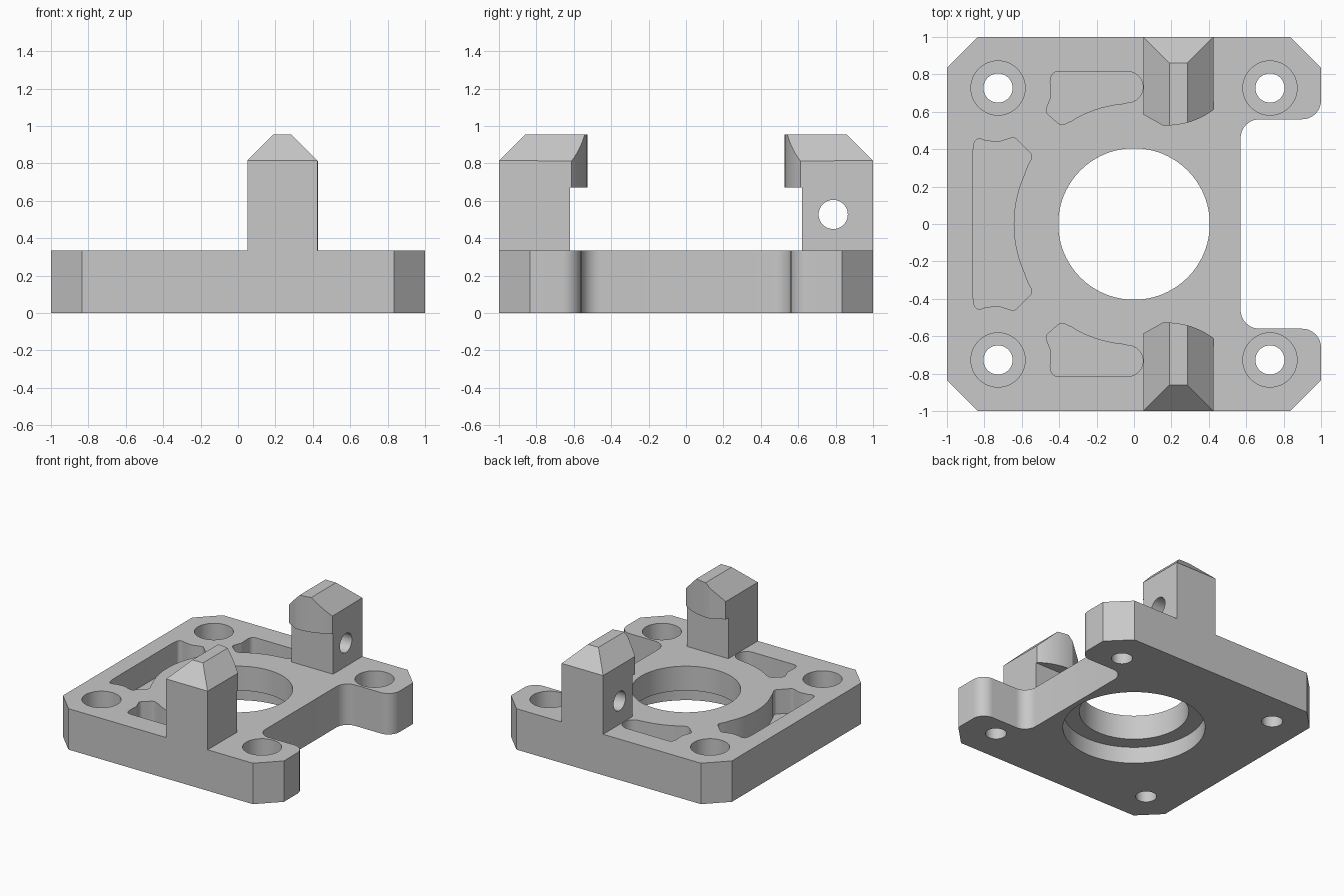
import bpy, bmesh, math
from mathutils import Vector

if "Cube" in bpy.data.objects:
    bpy.data.objects.remove(bpy.data.objects["Cube"])

grey = bpy.data.materials.new("plain_grey")
grey.use_nodes = True
grey.diffuse_color = (0.58, 0.58, 0.58, 1)
grey.node_tree.nodes["Principled BSDF"].inputs["Base Color"].default_value = grey.diffuse_color

TOP, FLOOR = 0.335, 0.135


def arc(cx, cy, r, start, end, n):
    """Points along an arc, angles in degrees."""
    angles = [math.radians(start + (end - start) * i / n) for i in range(n + 1)]
    return [(cx + r * math.cos(a), cy + r * math.sin(a)) for a in angles]


def circle(cx, cy, r, n=48):
    return arc(cx, cy, r, 0, 360, n)[:-1]


def fillet(corners, steps=8):
    """Round each (x, y, radius) corner with a tangent arc."""
    out = []
    for i, (x, y, r) in enumerate(corners):
        p = Vector((x, y))
        a = (Vector(corners[i - 1][:2]) - p).normalized()
        b = (Vector(corners[(i + 1) % len(corners)][:2]) - p).normalized()
        if r == 0:
            out.append((x, y))
            continue
        half = a.angle(b) / 2
        centre = p + (a + b).normalized() * (r / math.sin(half))
        reach = r / math.tan(half)
        s, e = p + a * reach - centre, p + b * reach - centre
        for k in range(steps + 1):
            t = k / steps
            out.append(tuple(centre + s.lerp(e, t).normalized() * r))
    return out


def prism(name, outline, low, high, axis="Z"):
    bm = bmesh.new()
    face = bm.faces.new([bm.verts.new((x, y, low)) for x, y in outline])
    grown = bmesh.ops.extrude_face_region(bm, geom=[face])
    verts = [g for g in grown["geom"] if isinstance(g, bmesh.types.BMVert)]
    bmesh.ops.translate(bm, verts=verts, vec=(0, 0, high - low))
    if axis == "X":  # outline holds (y, z), height runs along x
        for v in bm.verts:
            v.co = v.co.zxy
    bmesh.ops.recalc_face_normals(bm, faces=bm.faces)
    mesh = bpy.data.meshes.new(name)
    bm.to_mesh(mesh)
    bm.free()
    mesh.materials.append(grey)
    obj = bpy.data.objects.new(name, mesh)
    bpy.context.collection.objects.link(obj)
    return obj


def select(obj):
    bpy.ops.object.select_all(action="DESELECT")
    obj.select_set(True)
    bpy.context.view_layer.objects.active = obj


def cut(obj, cutter):
    select(obj)
    mod = obj.modifiers.new("cut", "BOOLEAN")
    mod.operation, mod.solver, mod.object = "DIFFERENCE", "EXACT", cutter
    bpy.ops.object.modifier_apply(modifier=mod.name)
    bpy.data.objects.remove(cutter)


def finish(obj):
    select(obj)
    bpy.ops.object.shade_smooth_by_angle(angle=math.radians(25))


def flip(points):
    return [(x, -y) for x, y in points]


# Base plate with chamfered corners and a notch in its left side
half = [(0.57, 0.56, 0.1), (1, 0.56, 0.1), (1, 0.835, 0), (0.835, 1, 0),
        (-0.835, 1, 0), (-1, 0.835, 0)]
plate = prism("base_plate", fillet(half + [(x, -y, r) for x, y, r in reversed(half)]), 0, TOP)

# Centre bore with a wider recess underneath
cut(plate, prism("bore", circle(0, 0, 0.405, 96), -0.1, 0.5))
cut(plate, prism("recess", circle(0, 0, 0.527, 96), -0.1, FLOOR))

# Counterbored corner screw holes
for sx in (-1, 1):
    for sy in (-1, 1):
        x, y = 0.727 * sx, 0.727 * sy
        cut(plate, prism("screw_hole", circle(x, y, 0.078), -0.1, 0.5))
        cut(plate, prism("screw_head", circle(x, y, 0.145), FLOOR, 0.5))

# Side pocket: curved round the bore and the screw heads
upper = fillet([(-0.57, 0.31, 0), (-0.54, 0.365, 0.03), (-0.64, 0.465, 0.03),
                (-0.725, 0.438, 0), (-0.79, 0.445, 0), (-0.85, 0.465, 0.03),
                (-0.862, 0.38, 0)])
side_pocket = upper + flip(reversed(upper)) + arc(0, 0, 0.643, 207, 153, 20)[1:-1]
cut(plate, prism("side_pocket", side_pocket, FLOOR, 0.5))

# Two end pockets
left_end = fillet([(-0.33, 0.553, 0), (-0.39, 0.525, 0.04), (-0.475, 0.6, 0.03),
                   (-0.443, 0.68, 0), (-0.448, 0.76, 0), (-0.44, 0.815, 0.04),
                   (-0.3, 0.815, 0)])
right_end = arc(-0.035, 0.732, 0.083, 90, -90, 16)
end_pocket = left_end + right_end + arc(0, 0, 0.646, 95, 119, 12)
for outline in (end_pocket, flip(end_pocket)):
    cut(plate, prism("end_pocket", outline, FLOOR, 0.5))
finish(plate)

# Pillars with a hipped top, a bowed overhang and a cross hole
pillar_outline = [(0.05, 1), (0.05, 0.585)] + arc(0.175, 0.945, 0.418, 267, 307, 16) + [(0.425, 1)]
for name, sy in (("front_pillar", -1), ("back_pillar", 1)):
    pillar = prism(name, [(x, y * sy) for x, y in pillar_outline], TOP, 0.955)
    bm = bmesh.new()
    bm.from_mesh(pillar.data)
    for point, normal in (((0.05, 0, 0.815), (-1, 0, 1)),
                          ((0.425, 0, 0.815), (1, 0, 1)),
                          ((0, sy, 0.815), (0, sy, 1))):
        result = bmesh.ops.bisect_plane(bm, geom=bm.verts[:] + bm.edges[:] + bm.faces[:],
                                        plane_co=point, plane_no=normal, clear_outer=True)
        edges = [g for g in result["geom_cut"] if isinstance(g, bmesh.types.BMEdge)]
        bmesh.ops.contextual_create(bm, geom=edges)
    bmesh.ops.recalc_face_normals(bm, faces=bm.faces)
    bm.to_mesh(pillar.data)
    bm.free()
    under = [(0.3 * sy, 0.2), (0.62 * sy, 0.2), (0.62 * sy, 0.67), (0.3 * sy, 0.67)]
    cut(pillar, prism("undercut", under, -0.1, 0.6, "X"))
    cut(pillar, prism("cross_hole", circle(0.787 * sy, 0.527, 0.078), -0.1, 0.6, "X"))
    finish(pillar)
